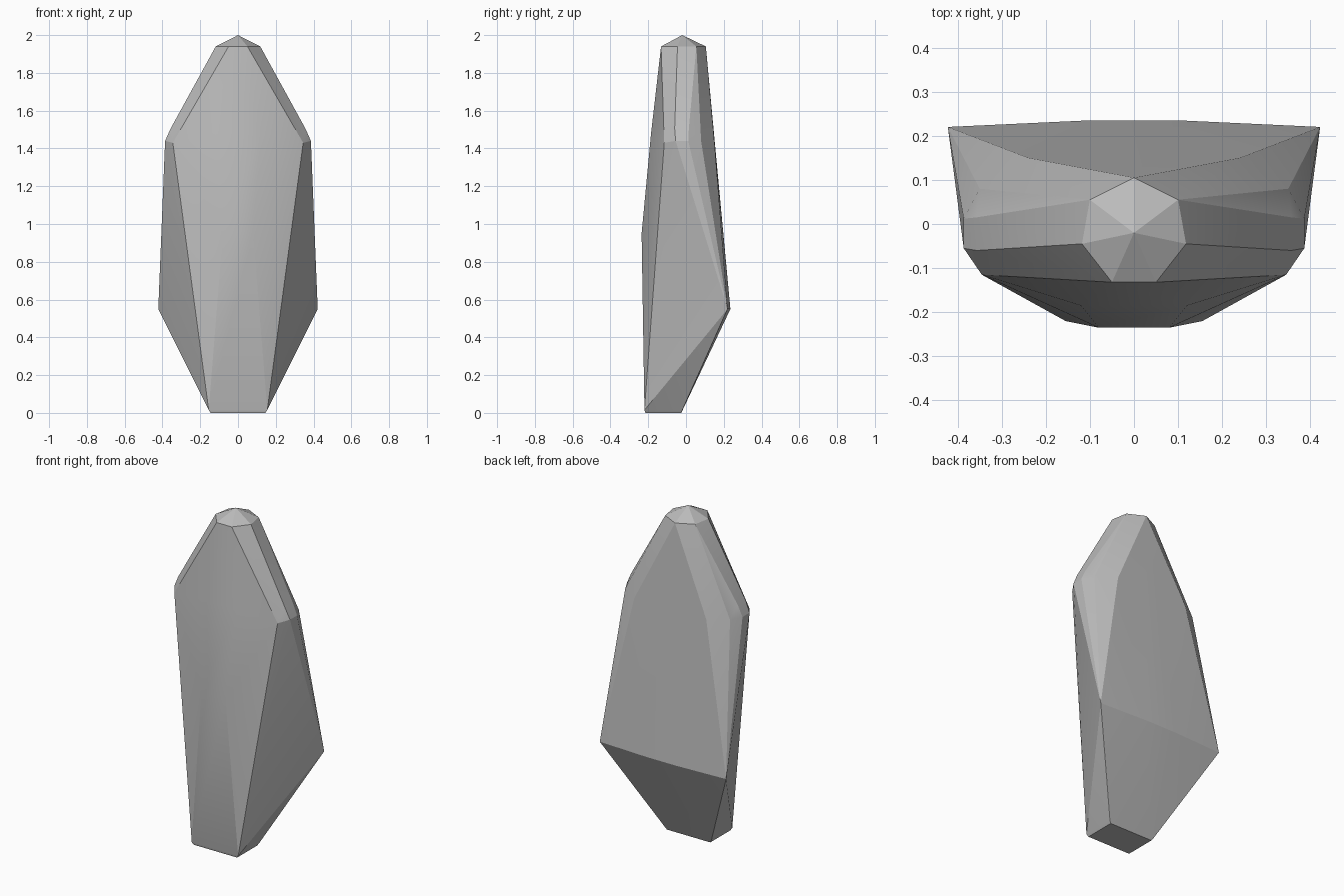
import bpy, bmesh, math

if "Cube" in bpy.data.objects:
    bpy.data.objects.remove(bpy.data.objects["Cube"])

# Faceted stone-like shell: corner levels on one side, mirrored and wrapped in a hull
crown = [(0, -0.02, 2.0), (0, 0.105, 1.94), (0.10, 0.055, 1.94),
         (0.118, -0.045, 1.94), (0.05, -0.132, 1.94)]
shoulder = [(0.345, -0.115, 1.43), (0.386, -0.055, 1.44), (0.386, 0.012, 1.44),
            (0.357, -0.06, 1.505), (0.357, 0.015, 1.505), (0.35, 0.08, 1.44),
            (0.24, 0.15, 1.44), (0.12, -0.185, 1.48)]
middle = [(0.08, -0.235, 0.95), (0.395, 0.05, 1.09),
          (0.422, 0.22, 0.55), (0.10, 0.235, 0.55)]
base = [(0.155, -0.22, 0.015), (0.145, -0.215, 0), (0.155, -0.02, 0.015), (0.145, -0.025, 0)]

bm = bmesh.new()
for x, y, z in crown + shoulder + middle + base:
    for sx in ((1, -1) if x else (1,)):
        bm.verts.new((sx * x, y, z))
hull = bmesh.ops.convex_hull(bm, input=bm.verts[:])
loose = [v for v in bm.verts if not v.link_faces]
bmesh.ops.delete(bm, geom=loose, context='VERTS')
bmesh.ops.dissolve_limit(bm, angle_limit=math.radians(0.5),
                         verts=bm.verts[:], edges=bm.edges[:])
bmesh.ops.recalc_face_normals(bm, faces=bm.faces[:])

mesh = bpy.data.meshes.new("faceted_body")
bm.to_mesh(mesh)
bm.free()
body = bpy.data.objects.new("faceted_body", mesh)
bpy.context.collection.objects.link(body)

# Single plain grey
grey = bpy.data.materials.new("grey")
grey.diffuse_color = (0.5, 0.5, 0.5, 1)
grey.use_nodes = True
grey.node_tree.nodes["Principled BSDF"].inputs["Base Color"].default_value = grey.diffuse_color
mesh.materials.append(grey)

# Soft shading across shallow creases
bpy.context.view_layer.objects.active = body
body.select_set(True)
bpy.ops.object.shade_smooth_by_angle(angle=math.radians(20))
